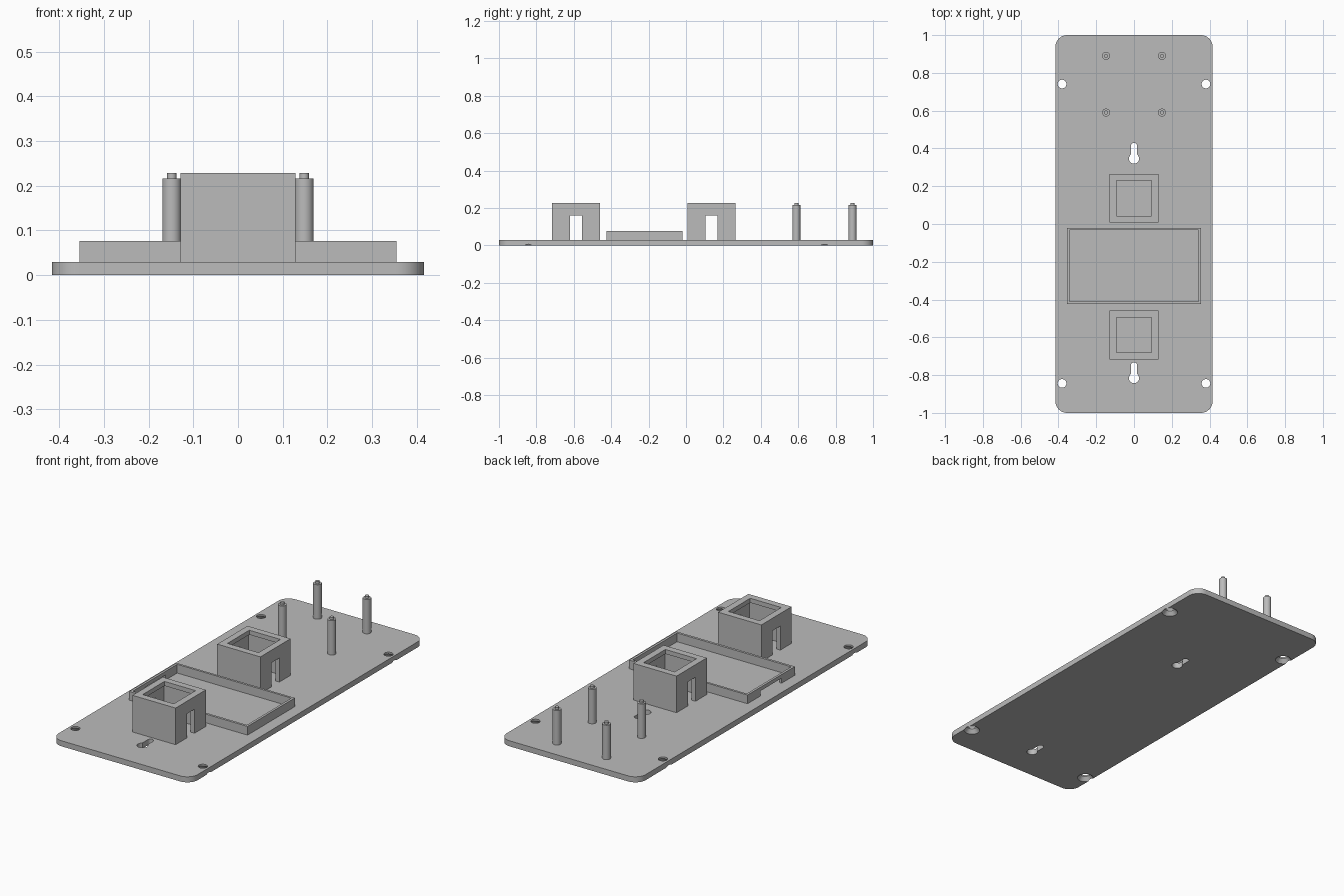
import bpy, bmesh, math
from mathutils import Matrix, Vector

cube = bpy.data.objects.get("Cube")
if cube:
    bpy.data.objects.remove(cube, do_unlink=True)

grey = bpy.data.materials.new("plastic_grey")
grey.use_nodes = True
COLOR = (0.5, 0.5, 0.5, 1)
grey.diffuse_color = COLOR
grey.node_tree.nodes["Principled BSDF"].inputs["Base Color"].default_value = COLOR

PLATE_TOP = 0.03
BOX_TOP = 0.228


def make(name, bm):
    bmesh.ops.recalc_face_normals(bm, faces=bm.faces[:])
    mesh = bpy.data.meshes.new(name)
    bm.to_mesh(mesh)
    bm.free()
    mesh.materials.append(grey)
    obj = bpy.data.objects.new(name, mesh)
    bpy.context.collection.objects.link(obj)
    return obj


def block(name, x0, x1, y0, y1, z0, z1, radius=0):
    """Box between two corners, with optional rounded upright edges."""
    bm = bmesh.new()
    bmesh.ops.create_cube(bm, size=1)
    for v in bm.verts:
        v.co = Vector((x1 if v.co.x > 0 else x0,
                       y1 if v.co.y > 0 else y0,
                       z1 if v.co.z > 0 else z0))
    if radius:
        upright = [e for e in bm.edges
                   if abs(e.verts[0].co.z - e.verts[1].co.z) > 1e-4]
        bmesh.ops.bevel(bm, geom=upright, offset=radius, segments=10,
                        profile=0.5, affect='EDGES')
    return make(name, bm)


def cone(name, x, y, z0, z1, r0, r1):
    bm = bmesh.new()
    bmesh.ops.create_cone(bm, cap_ends=True, segments=40, radius1=r0, radius2=r1,
                          depth=z1 - z0,
                          matrix=Matrix.Translation((x, y, (z0 + z1) / 2)))
    return make(name, bm)


def cut(obj, cutters):
    """Subtract each cutter, bake the result and drop the cutters."""
    for c in cutters:
        c.hide_render = True
        mod = obj.modifiers.new("cut", 'BOOLEAN')
        mod.operation = 'DIFFERENCE'
        mod.solver = 'EXACT'
        mod.object = c
    deps = bpy.context.evaluated_depsgraph_get()
    mesh = bpy.data.meshes.new_from_object(obj.evaluated_get(deps))
    obj.modifiers.clear()
    obj.data = mesh
    for c in cutters:
        bpy.data.objects.remove(c, do_unlink=True)


def smooth(obj):
    bpy.ops.object.select_all(action='DESELECT')
    obj.select_set(True)
    bpy.context.view_layer.objects.active = obj
    bpy.ops.object.shade_smooth_by_angle(angle=math.radians(30))


# Base plate with countersunk screw holes and hanging keyholes
plate = block("base_plate", -0.416, 0.416, -1, 1, 0, PLATE_TOP, radius=0.062)
holes = []
for y in (0.741, -0.844):
    for x in (-0.381, 0.381):
        holes.append(cone("screw_hole", x, y, -0.02, 0.05, 0.023, 0.023))
        holes.append(cone("countersink", x, y, -0.01, 0.022, 0.048, 0.0225))
for y in (0.346, -0.816):
    holes.append(cone("keyhole_round", 0, y, -0.02, 0.05, 0.027, 0.027))
    holes.append(block("keyhole_slot", -0.016, 0.016, y, y + 0.084,
                       -0.03, 0.06, radius=0.0155))
cut(plate, holes)
smooth(plate)

# Square switch housings: thin top lip, wider cavity, slots in both sides
for name, y in (("rear_switch_housing", 0.136), ("front_switch_housing", -0.588)):
    housing = block(name, -0.129, 0.129, y - 0.129, y + 0.129, PLATE_TOP, BOX_TOP)
    cut(housing, [
        block("opening", -0.093, 0.093, y - 0.093, y + 0.093, 0.1, 0.3),
        block("cavity", -0.105, 0.105, y - 0.105, y + 0.105, 0, BOX_TOP - 0.024),
        block("side_slot", -0.2, 0.2, y - 0.033, y + 0.033, -0.01, 0.16),
    ])

# Shallow display frame with a cable gap under its right wall
frame = block("display_frame", -0.354, 0.354, -0.424, -0.02, PLATE_TOP, 0.077)
cut(frame, [
    block("frame_inside", -0.341, 0.341, -0.411, -0.032, 0, 0.1),
    block("cable_gap", -0.4, -0.3, -0.31, -0.13, -0.01, 0.057),
])

# Circuit board posts with locating pins
for y, row in ((0.89, "rear"), (0.59, "middle")):
    for x, side in ((-0.148, "right"), (0.148, "left")):
        smooth(cone(f"{row}_{side}_post", x, y, PLATE_TOP, 0.216, 0.021, 0.021))
        smooth(cone(f"{row}_{side}_pin", x, y, 0.216, BOX_TOP, 0.0105, 0.0105))
